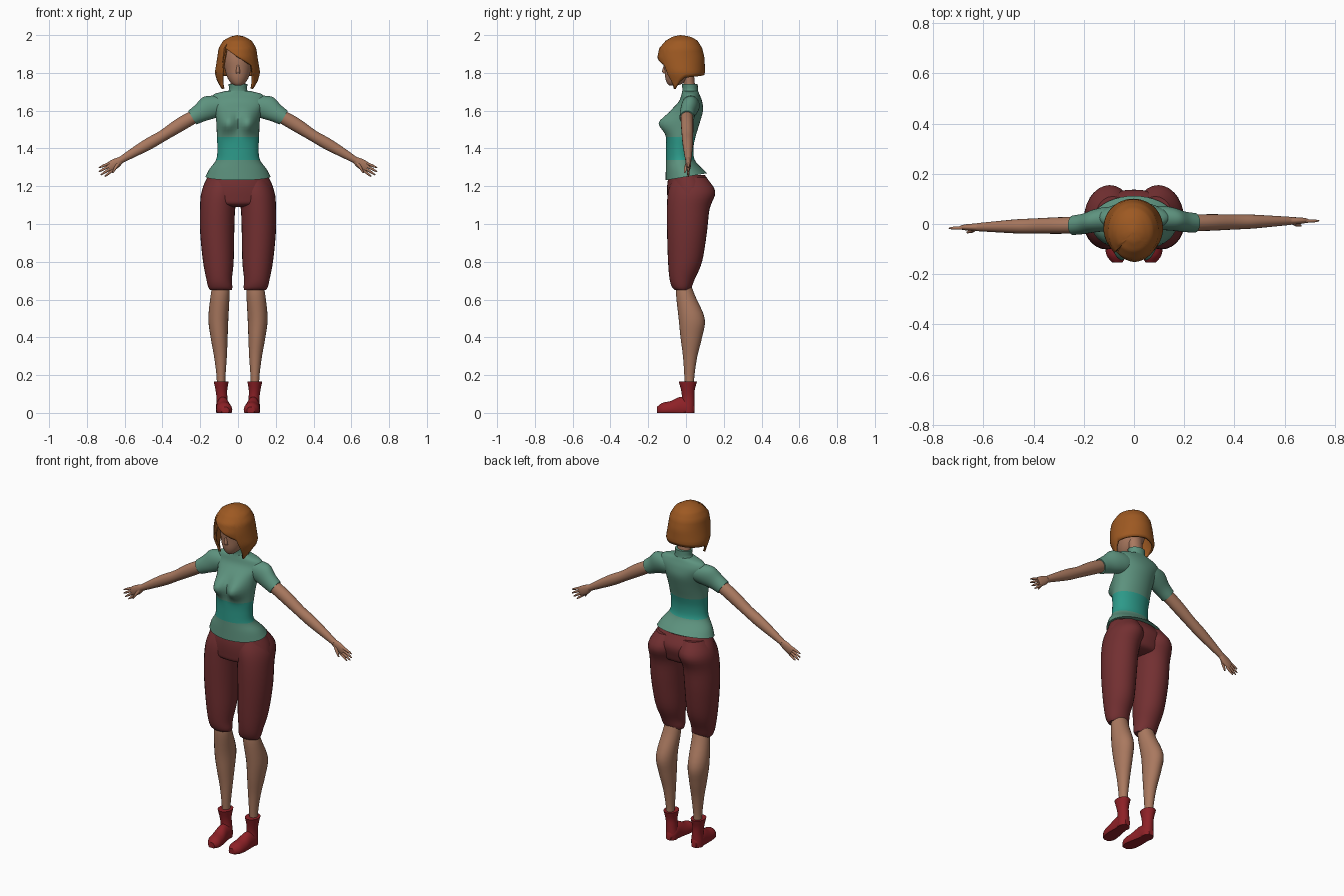
import bpy, bmesh
from math import sin, cos, pi, exp, radians
from mathutils import Vector

old = bpy.data.objects.get("Cube")
if old:
    bpy.data.objects.remove(old, do_unlink=True)


def material(name, r, g, b):
    mat = bpy.data.materials.new(name)
    mat.use_nodes = True
    mat.diffuse_color = (r, g, b, 1)
    bsdf = next(n for n in mat.node_tree.nodes if n.type == 'BSDF_PRINCIPLED')
    bsdf.inputs["Base Color"].default_value = (r, g, b, 1)
    bsdf.inputs["Roughness"].default_value = 0.8
    return mat


SKIN = material("skin", .40, .19, .115)
HAIR = material("auburn hair", .34, .10, .016)
SHIRT = material("sage shirt", .11, .29, .21)
BAND = material("teal waistband", .026, .32, .25)
TROUSERS = material("maroon trousers", .17, .029, .031)
BOOTS = material("red boots", .27, .015, .02)

X, Y, Z = Vector((1, 0, 0)), Vector((0, 1, 0)), Vector((0, 0, 1))
ARM_DIR = Vector((.857, 0, -.515))
ARM_UP = Vector((.515, 0, .857))


def finish(name, bm, mats):
    bmesh.ops.recalc_face_normals(bm, faces=bm.faces)
    mesh = bpy.data.meshes.new(name)
    bm.to_mesh(mesh)
    bm.free()
    for m in mats:
        mesh.materials.append(m)
    ob = bpy.data.objects.new(name, mesh)
    bpy.context.scene.collection.objects.link(ob)
    bpy.ops.object.select_all(action='DESELECT')
    ob.select_set(True)
    bpy.context.view_layer.objects.active = ob
    bpy.ops.object.shade_smooth_by_angle(angle=radians(50))
    return ob


def smooth_keys(keys, steps):
    """Catmull-Rom resampling of the cross-section keys."""
    k = [Vector(key) for key in keys]
    k = [k[0] * 2 - k[1]] + k + [k[-1] * 2 - k[-2]]
    out = []
    for a, b, c, d in zip(k, k[1:], k[2:], k[3:]):
        for i in range(steps):
            t = i / steps
            out.append((b * 2 + (c - a) * t + (a * 2 - b * 5 + c * 4 - d) * t**2
                        + (b * 3 - a - c * 3 + d) * t**3) * .5)
    return out + [k[-2]]


def loft(name, keys, mats, u=X, v=Y, side=1, n=24, steps=4, deform=None, rule=None):
    """Skin of elliptical sections; each key is x, y, z, radius along u, radius along v."""
    bm = bmesh.new()
    rings = []
    for x, y, z, a, b in smooth_keys(keys, steps):
        ring = []
        for i in range(n):
            ang = 2 * pi * i / n
            p = Vector((x, y, z)) + u * (a * cos(ang)) + v * (b * sin(ang))
            if deform:
                p = deform(p)
            ring.append(bm.verts.new((p.x * side, p.y, p.z)))
        rings.append(ring)
    for r, s in zip(rings, rings[1:]):
        for i in range(n):
            j = (i + 1) % n
            bm.faces.new((r[i], r[j], s[j], s[i]))
    bm.faces.new(rings[0])
    bm.faces.new(rings[-1])
    if rule:
        for f in bm.faces:
            f.material_index = rule(f.calc_center_median())
    return finish(name, bm, mats)


# Shirt body, with bust, tilted hem and coloured waistband
def shape_shirt(p):
    front = min(1, max(0, -p.y / .06))
    p.y -= .06 * front * exp(-((abs(p.x) - .055) / .045)**2 - ((p.z - 1.535) / .05)**2)
    if p.z < 1.3:
        p.z += p.y * .17 * (1.3 - p.z) / .05
    return p


loft("shirt_body", [
    (0, .002, 1.25, .172, .11), (0, -.01, 1.29, .152, .097), (0, -.03, 1.34, .116, .076),
    (0, -.033, 1.4, .109, .072), (0, -.027, 1.46, .112, .077), (0, -.012, 1.53, .114, .083),
    (0, .007, 1.6, .124, .083), (0, .024, 1.65, .145, .061), (0, .024, 1.685, .13, .048),
    (0, .022, 1.703, .07, .042)], [SHIRT, BAND], n=40, deform=shape_shirt,
    rule=lambda c: int(1.34 < c.z < 1.46))
loft("shirt_collar", [(0, .022, 1.685, .065, .045), (0, .022, 1.71, .049, .041),
                      (0, .02, 1.742, .05, .042)], [SHIRT])

# Neck, head and nose
loft("neck", [(0, .02, 1.7, .042, .032), (0, .015, 1.76, .04, .03),
              (0, .005, 1.82, .044, .036)], [SKIN])
loft("head", [
    (0, -.07, 1.732, .014, .018), (0, -.058, 1.745, .036, .042), (0, -.045, 1.775, .056, .065),
    (0, -.033, 1.82, .07, .081), (0, -.027, 1.88, .078, .09), (0, -.025, 1.94, .066, .078),
    (0, -.025, 1.975, .03, .04)], [SKIN], n=28)
loft("nose", [(0, -.108, 1.798, .012, .012), (0, -.108, 1.81, .011, .018),
              (0, -.108, 1.85, .005, .007)], [SKIN], n=12)

# Bobbed hair: a shell whose rim rises over the face and dips at the front locks
HAIR_PROFILE = [  # height, half width, front, back
    (2.0, .001, -.031, -.029), (1.992, .038, -.07, .025), (1.97, .076, -.108, .062),
    (1.93, .1, -.142, .086), (1.88, .107, -.152, .098), (1.8, .12, -.135, .101),
    (1.75, .106, -.112, .085), (1.7, .085, -.1, .04)]
RIM = [(40, 1.85), (46, 1.78), (62, 1.705), (78, 1.75), (95, 1.775), (181, 1.79)]


def lookup(table, t, sign=1):
    for a, b in zip(table, table[1:]):
        if (t - a[0]) * sign >= 0 and (b[0] - t) * sign >= 0:
            f = (t - a[0]) / (b[0] - a[0])
            return [p + (q - p) * f for p, q in zip(a[1:], b[1:])]
    return table[-1][1:]


def build_hair(columns=72, rows=18):
    bm = bmesh.new()
    grid = []
    for i in range(columns):
        deg = i * 360 / columns - 180
        ang = radians(deg)
        if abs(deg) <= 40:
            rim = 1.885 - .07 * sin(ang)
        else:
            rim = lookup(RIM, abs(deg))[0]
        column = []
        for j in range(rows + 1):
            z = 2 - (2 - rim) * (j / rows)**1.6
            w, front, back = lookup(HAIR_PROFILE, z, -1)
            y = (front + back) / 2 - cos(ang) * (back - front) / 2
            column.append(bm.verts.new((w * sin(ang) - .003, y, z)))
        grid.append(column)
    for c, d in zip(grid, grid[1:] + grid[:1]):
        for j in range(rows):
            bm.faces.new((c[j], d[j], d[j + 1], c[j + 1]))
    bmesh.ops.remove_doubles(bm, verts=[c[0] for c in grid], dist=.003)
    hair = finish("hair", bm, [HAIR])
    shell = hair.modifiers.new("thickness", 'SOLIDIFY')
    shell.thickness = .012
    shell.offset = -1


build_hair()

# Trouser seat
loft("trouser_seat", [
    (0, .004, 1.26, .155, .095), (0, .018, 1.2, .184, .118), (0, .014, 1.14, .195, .112),
    (0, .01, 1.105, .17, .1), (0, .01, 1.09, .06, .06)], [TROUSERS], n=36)


def flat_sole(p):
    p.z = max(p.z, 0)
    return p


# Limbs, built once per side
for side, label in ((1, "left_"), (-1, "right_")):
    loft(label + "trouser_leg", [
        (.09, -.02, .65, .058, .04), (.094, -.022, .668, .064, .053), (.1, -.02, .71, .068, .067),
        (.104, -.005, .8, .081, .09), (.11, .005, .95, .09, .105), (.108, .012, 1.08, .093, .113),
        (.097, .03, 1.17, .096, .125), (.085, .02, 1.245, .07, .09)],
        [TROUSERS], side=side, n=28)
    loft(label + "calf", [
        (.09, -.012, .68, .045, .038), (.095, -.002, .62, .05, .05), (.104, .03, .5, .053, .069),
        (.1, .028, .4, .045, .057), (.093, .022, .3, .034, .038), (.09, .018, .2, .024, .027),
        (.09, .018, .14, .022, .024)], [SKIN], side=side)
    loft(label + "boot_shaft", [
        (.089, .01, .165, .039, .048), (.088, .01, .12, .031, .036), (.085, .012, .08, .029, .033),
        (.083, .012, .03, .033, .034), (.083, .012, 0, .032, .033)], [BOOTS], side=side)
    loft(label + "boot_foot", [
        (.083, .046, .02, .016, .025), (.082, .02, .03, .032, .045), (.08, -.03, .025, .035, .06),
        (.075, -.08, .018, .041, .045), (.07, -.125, .015, .039, .038),
        (.067, -.154, .012, .02, .02)], [BOOTS], v=Z, side=side, deform=flat_sole)

    # The arms sit a touch further back on the left than on the right
    def sway(p, side=side):
        p.y += .02 * side * p.x
        return p

    def limb(name, keys, mat, n=20):
        loft(label + name, keys, [mat], u=ARM_UP, side=side, n=n, deform=sway)

    limb("sleeve", [
        (.06, .024, 1.635, .05, .045), (.11, .022, 1.626, .062, .048), (.155, .016, 1.615, .064, .046),
        (.2, .005, 1.588, .05, .041), (.242, 0, 1.563, .042, .039)], SHIRT, 28)
    limb("arm", [
        (.2, 0, 1.586, .034, .033), (.3, 0, 1.53, .036, .033), (.4, 0, 1.466, .03, .03),
        (.47, 0, 1.426, .031, .028), (.55, 0, 1.38, .025, .022), (.625, 0, 1.336, .017, .016)], SKIN)
    limb("palm", [
        (.615, 0, 1.342, .017, .015), (.645, 0, 1.322, .026, .014),
        (.67, 0, 1.307, .027, .012), (.685, 0, 1.297, .023, .009)], SKIN)
    for name, spread, length in (("index", -.02, .056), ("middle", -.007, .07),
                                 ("ring", .007, .07), ("little", .02, .058)):
        base = Vector((.672, -.002, 1.304)) + ARM_UP * spread
        tip = base + ARM_DIR * length + ARM_UP * spread * .4
        limb(name + "_finger", [
            (*base, .0075, .0075), (*base.lerp(tip, .6), .0065, .0065), (*tip, .003, .003)], SKIN, 10)
    loft(label + "thumb", [
        (.632, -.004, 1.325, .012, .01), (.648, -.014, 1.298, .009, .009),
        (.664, -.02, 1.27, .004, .004)], [SKIN], side=side, n=10, deform=sway)
